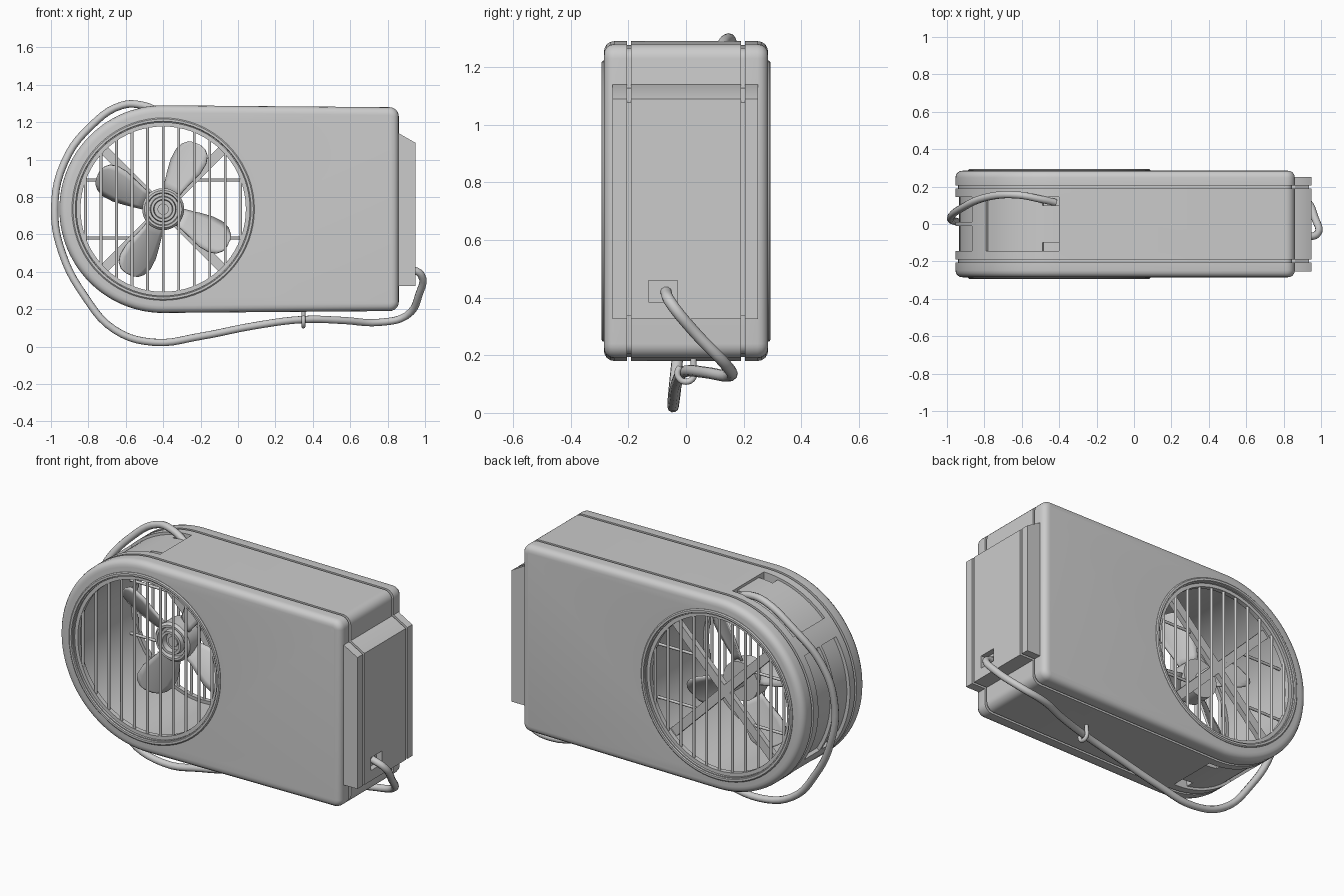
import bpy, bmesh, math
from mathutils import Vector

if "Cube" in bpy.data.objects:
    bpy.data.objects.remove(bpy.data.objects["Cube"])

CX, CZ = -0.40, 0.735          # fan axis


def finish(name, bm, angle=30):
    bmesh.ops.recalc_face_normals(bm, faces=bm.faces)
    me = bpy.data.meshes.new(name)
    bm.to_mesh(me)
    bm.free()
    ob = bpy.data.objects.new(name, me)
    bpy.context.collection.objects.link(ob)
    smooth(ob, angle)
    return ob


def smooth(ob, angle=30):
    bpy.ops.object.select_all(action='DESELECT')
    ob.select_set(True)
    bpy.context.view_layer.objects.active = ob
    bpy.ops.object.shade_smooth_by_angle(angle=math.radians(angle))


def loft(name, rings, wrap=False):
    """Skin closed loops of points; cap the ends unless wrapped."""
    bm = bmesh.new()
    vs = [[bm.verts.new(p) for p in r] for r in rings]
    n = len(vs[0])
    pairs = list(zip(vs, vs[1:])) + ([(vs[-1], vs[0])] if wrap else [])
    for a, b in pairs:
        for i in range(n):
            j = (i + 1) % n
            bm.faces.new((a[i], a[j], b[j], b[i]))
    if not wrap:
        bm.faces.new(vs[0])
        bm.faces.new(vs[-1])
    return finish(name, bm)


def revolve(name, prof, a0=0, a1=360, n=64):
    """Turn a closed (radius, y) profile about the fan axis."""
    full = a1 - a0 == 360
    rings = []
    for i in range(n if full else n + 1):
        a = math.radians(a0 + (a1 - a0) * i / n)
        rings.append([(CX + r * math.cos(a), y, CZ + r * math.sin(a)) for r, y in prof])
    return loft(name, rings, full)


def sector(name, a0, a1, r0, r1, y0, y1, n=16):
    return revolve(name, [(r0, y0), (r1, y0), (r1, y1), (r0, y1)], a0, a1, n)


def prism(name, pts, y0, y1):
    return loft(name, [[(x, y, z) for x, z in pts] for y in (y0, y1)])


def box(name, x0, x1, y0, y1, z0, z1):
    return prism(name, [(x0, z0), (x1, z0), (x1, z1), (x0, z1)], y0, y1)


def rod(name, p, q, r, sides=10):
    p, q = Vector(p), Vector(q)
    bm = bmesh.new()
    m = (q - p).to_track_quat('Z', 'Y').to_matrix().to_4x4()
    m.translation = (p + q) / 2
    bmesh.ops.create_cone(bm, cap_ends=True, segments=sides, radius1=r, radius2=r,
                          depth=(q - p).length, matrix=m)
    return finish(name, bm, 50)


def cut(ob, cutters):
    bpy.context.view_layer.objects.active = ob
    for c in cutters:
        m = ob.modifiers.new("cut", 'BOOLEAN')
        m.operation, m.solver, m.object = 'DIFFERENCE', 'EXACT', c
        bpy.ops.object.modifier_apply(modifier=m.name)
        bpy.data.objects.remove(c)
    smooth(ob)


# Housing: D-shaped outline lofted through depth, with two seam grooves
def outline(d, y):
    pts = []
    arcs = [(CX, CZ, 0.555, 90, 270, 56), (0.81, 0.24, 0.05, -90, 0, 6), (0.81, 1.23, 0.05, 0, 90, 6)]
    for cx, cz, r, a0, a1, n in arcs:
        for i in range(n + 1):
            a = math.radians(a0 + (a1 - a0) * i / n)
            pts.append((cx + (r - d) * math.cos(a), y, cz + (r - d) * math.sin(a)))
    return pts


half = [(0.040, -0.285), (0.025, -0.283), (0.012, -0.276), (0.003, -0.263), (0, -0.248),
        (0, -0.205), (0.014, -0.205), (0.014, -0.190), (0, -0.190)]
steps = half + [(d, -y) for d, y in reversed(half)]
housing = loft("housing", [outline(d, y) for d, y in steps])

# Fan tunnel and the shallow recesses around the curved end
cutters = [revolve("tunnel_cutter", [(0.0001, -0.4), (0.462, -0.4), (0.462, 0.4), (0.0001, 0.4)], 0, 360, 72)]
for a0, a1 in ((90, 135), (225, 270)):
    cutters.append(sector("panel_cutter", a0, a1, 0.540, 0.60, -0.145, 0.145))
    b0 = 90 if a0 == 90 else 260.5
    for y0 in (-0.145, 0.098):
        cutters.append(sector("notch_cutter", b0, b0 + 9.5, 0.505, 0.60, y0, y0 + 0.047, 4))
for y0 in (-0.145, 0.010):
    cutters.append(sector("end_cutter", 147, 213, 0.535, 0.60, y0, y0 + 0.135))
cut(housing, cutters)

# Rear connection box with slanted top, split by the same seams
def box_profile(d):
    return [(0.84, 0.325 + d), (0.948 - d, 0.325 + d), (0.948 - d, 1.09 - d), (0.86, 1.14 - d), (0.84, 1.14 - d)]


prism("connection_box_core", box_profile(0.012), -0.21, 0.21)
prism("connection_box_front", box_profile(0), -0.255, -0.205)
prism("connection_box_back", box_profile(0), 0.205, 0.25)
middle = prism("connection_box_middle", box_profile(0), -0.19, 0.19)
socket = box("socket_cutter", 0.915, 1.0, -0.13, -0.03, 0.385, 0.46)
socket2 = box("socket_cutter", 0.915, 1.0, -0.13, -0.03, 0.385, 0.46)
cut(middle, [socket])
cut(bpy.data.objects["connection_box_core"], [socket2])

# Grille rings and vertical bars on both faces
for side, s in (("front", -1), ("back", 1)):
    revolve(side + "_grille_ring", [(0.488, s * 0.25), (0.488, s * 0.288), (0.482, s * 0.293), (0.470, s * 0.293),
                                    (0.463, s * 0.272), (0.442, s * 0.272), (0.442, s * 0.245)], n=72)
    for i in range(-5, 6):
        dx = i * 0.083
        h = math.sqrt(0.455 ** 2 - dx ** 2)
        rod(f"{side}_grille_bar", (CX + dx, s * 0.262, CZ - h), (CX + dx, s * 0.262, CZ + h), 0.008)

# Diagonal struts and horizontal stays carrying the motor
for sx in (-1, 1):
    for sz in (-1, 1):
        d, w = 0.325, 0.018
        a, b = Vector((CX, 0, CZ)), Vector((CX + sx * d, 0, CZ + sz * d))
        n = Vector((-sz * w, 0, sx * w))
        prism("motor_strut", [(p.x, p.z) for p in (a - n, b - n, b + n, a + n)], 0.19, 0.22)
        z = CZ + sz * 0.155
        rod("horizontal_stay", (CX + sx * 0.15, 0.205, z), (CX + sx * 0.435, 0.205, z), 0.008)
rod("motor_shaft", (CX, -0.03, CZ), (CX, 0.21, CZ), 0.03, 24)

# Fan hub with stepped rings
revolve("fan_hub", [(0.0001, 0.07), (0.112, 0.07), (0.112, -0.03), (0.100, -0.045), (0.088, -0.045), (0.084, -0.02),
                    (0.070, -0.02), (0.066, -0.05), (0.052, -0.05), (0.048, -0.02), (0.0001, -0.02)], n=40)

# Four pitched, rounded blades: (radius, trailing edge, leading edge)
rows = [(0.09, -0.045, 0.045), (0.14, -0.055, 0.055), (0.20, -0.075, 0.068), (0.26, -0.095, 0.078),
        (0.32, -0.100, 0.076), (0.36, -0.088, 0.060), (0.385, -0.062, 0.035), (0.395, -0.030, 0.005)]
for k in range(4):
    a = math.radians(64 + 90 * k)
    u, v = Vector((math.cos(a), 0, math.sin(a))), Vector((-math.sin(a), 0, math.cos(a)))
    bm = bmesh.new()
    grid = []
    for r, t0, t1 in rows:
        line = []
        for j in range(7):
            t = t0 + (t1 - t0) * j / 6
            y = 0.02 + 0.6 * t + 2.0 * t * t
            line.append(bm.verts.new(Vector((CX, y, CZ)) + u * r + v * t))
        grid.append(line)
    for p, q in zip(grid, grid[1:]):
        for j in range(6):
            bm.faces.new((p[j], p[j + 1], q[j + 1], q[j]))
    blade = finish("fan_blade", bm, 50)
    m = blade.modifiers.new("thickness", 'SOLIDIFY')
    m.thickness, m.offset = 0.012, 0


# Power cable looping from the box, under and round the curved end to the top notch
def tube(name, pts, r):
    cu = bpy.data.curves.new(name, 'CURVE')
    cu.dimensions, cu.bevel_depth, cu.bevel_resolution = '3D', r, 3
    cu.resolution_u, cu.use_fill_caps = 5, True
    sp = cu.splines.new('BEZIER')
    sp.bezier_points.add(len(pts) - 1)
    for b, p in zip(sp.bezier_points, pts):
        b.co = p
        b.handle_left_type = b.handle_right_type = 'AUTO'
    ob = bpy.data.objects.new(name, cu)
    bpy.context.collection.objects.link(ob)


tube("cable", [(0.91, -0.07, 0.42), (0.978, -0.055, 0.385), (0.968, 0.03, 0.28), (0.90, 0.14, 0.165),
               (0.76, 0.155, 0.130), (0.56, 0.07, 0.140), (0.35, 0.0, 0.145), (0.08, -0.03, 0.110),
               (-0.20, -0.04, 0.055), (-0.45, -0.045, 0.023), (-0.66, -0.04, 0.090), (-0.82, -0.02, 0.270),
               (-0.94, 0.01, 0.50), (-0.98, 0.03, 0.73), (-0.93, 0.08, 0.98), (-0.78, 0.145, 1.185),
               (-0.62, 0.155, 1.290), (-0.51, 0.135, 1.290), (-0.42, 0.115, 1.255)], 0.02)

# Hook holding the cable under the housing
hook = [(0.35, 0.025, 0.20), (0.35, 0.027, 0.155)]
hook += [(0.35, 0.030 * math.cos(a), 0.138 + 0.030 * math.sin(a)) for a in (0, -0.8, -1.6, -2.4, -3.2, -4.0)]
tube("cable_hook", hook, 0.011)
